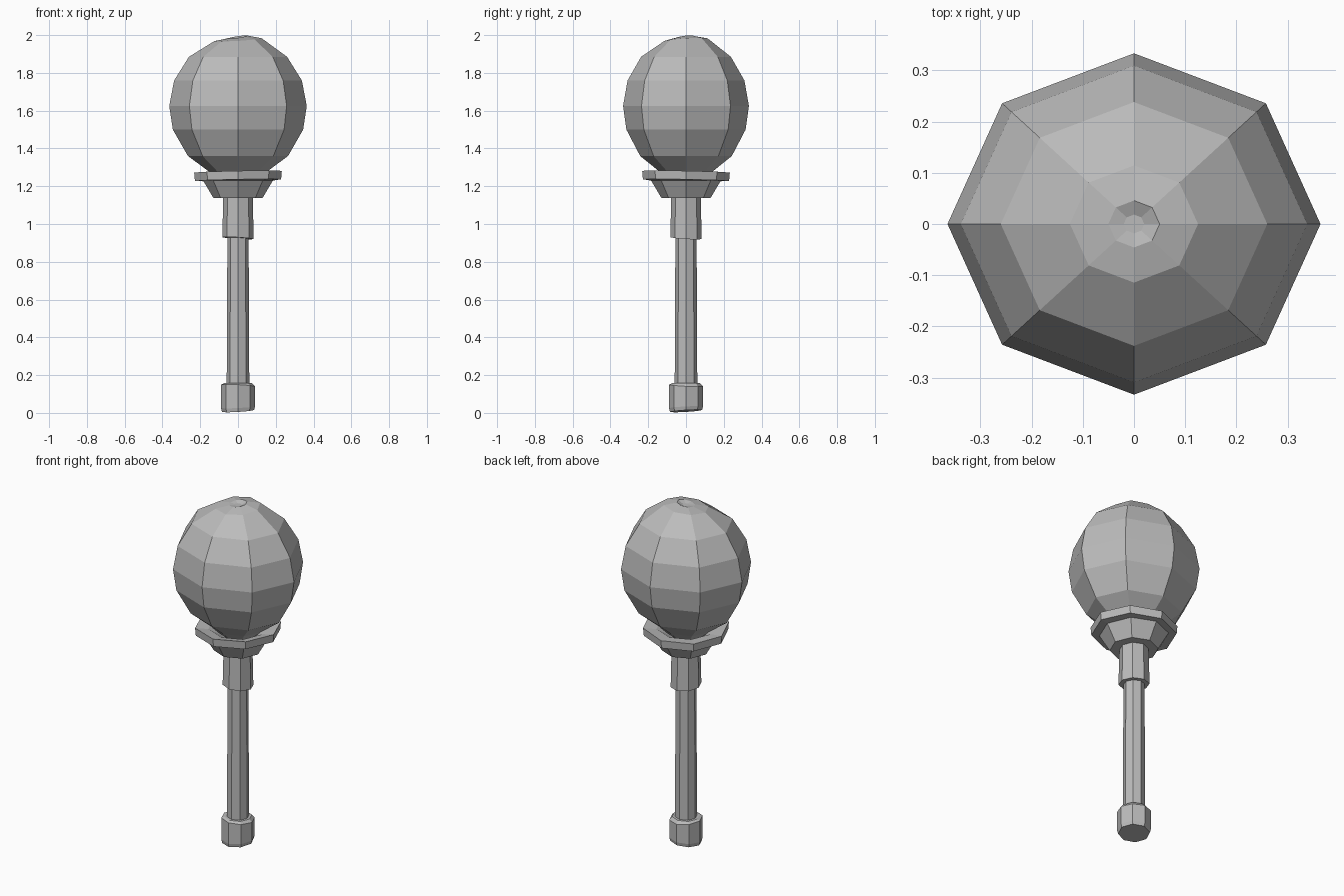
import bpy, bmesh, math

cube = bpy.data.objects.get("Cube")
if cube:
    bpy.data.objects.remove(cube, do_unlink=True)

SIDES = 8

grey = bpy.data.materials.new("stone_grey")
grey.use_nodes = True
colour = (0.5, 0.5, 0.5, 1)
grey.diffuse_color = colour
bsdf = grey.node_tree.nodes["Principled BSDF"]
bsdf.inputs["Base Color"].default_value = colour
bsdf.inputs["Roughness"].default_value = 0.8


def lathe(name, profile, depth=1.0, closed=False):
    """Flat-faced octagonal turning; profile rows are (radius, z, x tilt, y tilt)."""
    bm = bmesh.new()
    rings = []
    for r, z, tx, ty in profile:
        ring = []
        for i in range(SIDES):
            a = math.tau * i / SIDES
            x, y = r * math.cos(a), r * depth * math.sin(a)
            ring.append(bm.verts.new((x, y, z + tx * x + ty * y)))
        rings.append(ring)
    pairs = list(zip(rings, rings[1:]))
    if closed:
        pairs.append((rings[-1], rings[0]))
    else:
        bm.faces.new(rings[0])
        bm.faces.new(rings[-1])
    for low, high in pairs:
        for i in range(SIDES):
            j = (i + 1) % SIDES
            bm.faces.new((low[i], low[j], high[j], high[i]))
    bmesh.ops.recalc_face_normals(bm, faces=bm.faces)
    mesh = bpy.data.meshes.new(name)
    bm.to_mesh(mesh)
    bm.free()
    mesh.materials.append(grey)
    obj = bpy.data.objects.new(name, mesh)
    bpy.context.collection.objects.link(obj)
    return obj


# Handle: pommel, shaft and sleeve
lathe("pommel", [(0.085, 0.01, 0.06, 0.06), (0.09, 0.03, 0.05, 0.05),
                 (0.09, 0.145, -0.05, -0.05), (0.075, 0.157, 0, 0)])
lathe("shaft", [(0.06, 0.12, 0, 0), (0.056, 0.96, 0, 0)])
lathe("sleeve", [(0.083, 0.925, -0.06, -0.06), (0.078, 1.15, 0, 0)])

# Flared cup with its rim, hollow towards the head
lathe("cup", [(0.13, 1.138, 0, 0), (0.185, 1.23, 0, 0), (0.228, 1.232, 0.02, -0.02),
              (0.232, 1.277, 0.02, -0.02), (0.16, 1.265, 0, 0), (0.1, 1.23, 0, 0)])

# Faceted head with a slightly dented crown
lathe("head", [(0.1, 1.23, 0, 0), (0.15, 1.275, 0, 0), (0.265, 1.36, 0, 0),
               (0.345, 1.5, 0, 0), (0.364, 1.625, 0, 0), (0.338, 1.76, 0, 0),
               (0.26, 1.885, 0, 0), (0.125, 1.976, 0.06, 0.06),
               (0.05, 1.99, 0.15, 0.1), (0.02, 1.982, 0, 0)], depth=0.915)
